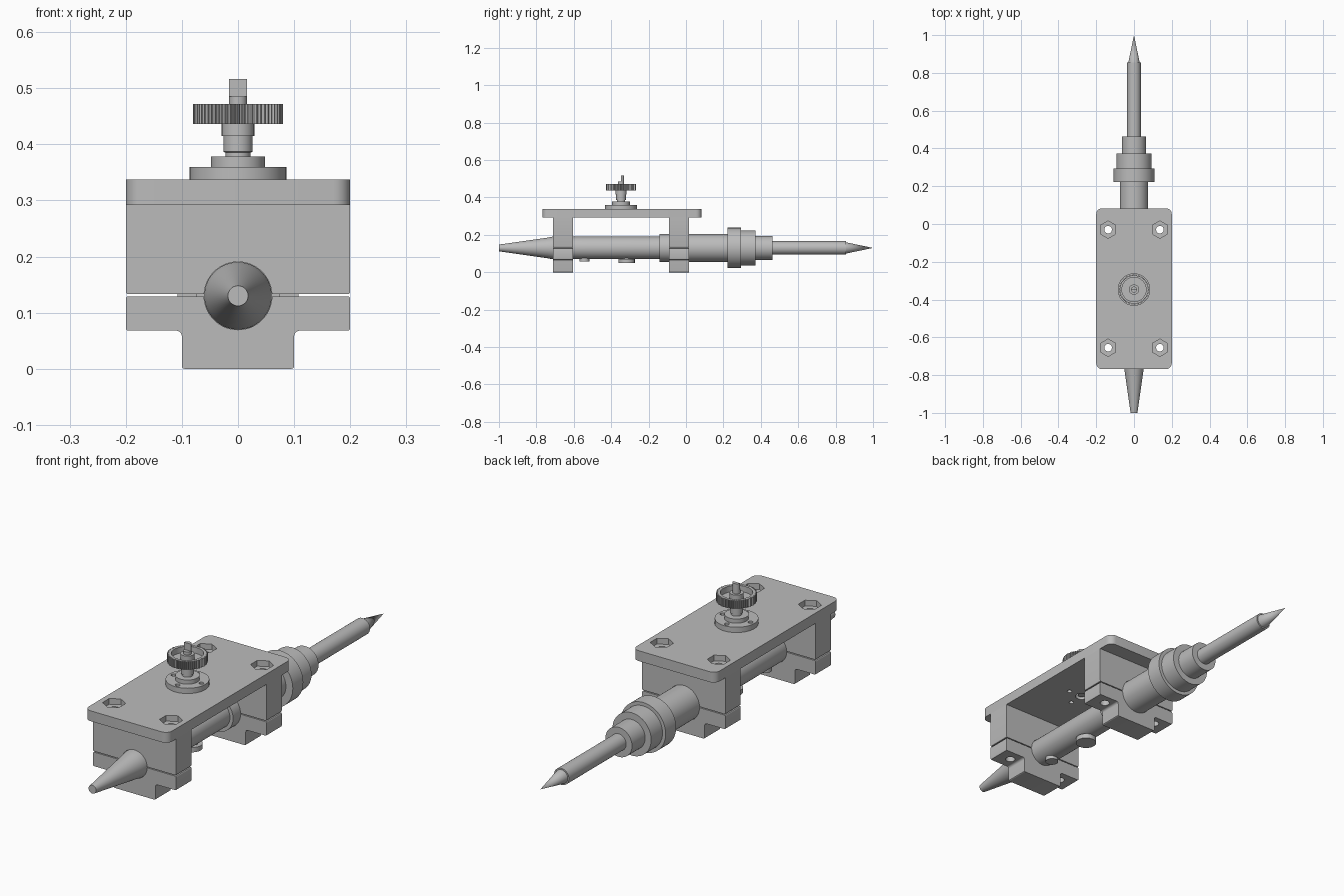
import bpy, bmesh
from math import sin, cos, pi, tau
from mathutils import Vector

if "Cube" in bpy.data.objects:
    bpy.data.objects.remove(bpy.data.objects["Cube"], do_unlink=True)

GREY = (0.5, 0.5, 0.5, 1)
steel = bpy.data.materials.new("steel grey")
steel.use_nodes = True
steel.diffuse_color = GREY
steel.node_tree.nodes["Principled BSDF"].inputs["Base Color"].default_value = GREY

AXIS_Z = 0.13        # height of the barrel axis
KNOB_Y = -0.347      # position of the knob on the plate
BOLT_X, BOLT_Y = 0.137, (-0.655, -0.03)


def finish(name, bm):
    bmesh.ops.recalc_face_normals(bm, faces=bm.faces)
    mesh = bpy.data.meshes.new(name)
    bm.to_mesh(mesh)
    bm.free()
    obj = bpy.data.objects.new(name, mesh)
    bpy.context.collection.objects.link(obj)
    mesh.materials.append(steel)
    return obj


def lathe(name, profile, origin, axis, steps=64):
    """Spin (radius, distance) pairs around an axis through origin."""
    bm = bmesh.new()
    origin, axis = Vector(origin), Vector(axis)
    verts = [bm.verts.new(origin + Vector((r, 0, 0)) + axis * t) for r, t in profile]
    edges = [bm.edges.new(pair) for pair in zip(verts, verts[1:])]
    bmesh.ops.spin(bm, geom=verts + edges, cent=origin, axis=axis,
                   angle=tau, steps=steps, use_duplicate=False)
    bmesh.ops.remove_doubles(bm, verts=bm.verts, dist=1e-5)
    return finish(name, bm)


def extrude(name, points, offset):
    bm = bmesh.new()
    face = bm.faces.new([bm.verts.new(p) for p in points])
    result = bmesh.ops.extrude_face_region(bm, geom=[face], use_keep_orig=True)
    moved = [g for g in result["geom"] if isinstance(g, bmesh.types.BMVert)]
    bmesh.ops.translate(bm, verts=moved, vec=offset)
    return finish(name, bm)


def arc(cx, cy, r, start, end, n=6):
    return [(cx + r * cos(start + (end - start) * i / n),
             cy + r * sin(start + (end - start) * i / n)) for i in range(n + 1)]


def cutter(name, places, radius, low, high, sides):
    """Vertical prisms used as hole cutters."""
    bm = bmesh.new()
    for x, y in places:
        made = bmesh.ops.create_cone(bm, cap_ends=True, segments=sides, radius1=radius,
                                     radius2=radius, depth=high - low)
        bmesh.ops.translate(bm, verts=made["verts"], vec=(x, y, (low + high) / 2))
    obj = finish(name, bm)
    obj.hide_render = True
    return obj


def cut(obj, tool):
    mod = obj.modifiers.new("holes", "BOOLEAN")
    mod.operation, mod.solver, mod.object = "DIFFERENCE", "EXACT", tool
    bpy.context.view_layer.objects.active = obj
    bpy.ops.object.modifier_apply(modifier=mod.name)


# Hole cutters
bolts = [(sx * BOLT_X, y) for sx in (-1, 1) for y in BOLT_Y]
screws = [(0.067 * cos(a * pi / 2), KNOB_Y + 0.067 * sin(a * pi / 2)) for a in range(4)]
bolt_tool = cutter("bolt_hole_cutter", bolts, 0.02, -0.1, 0.6, 32)
hex_tool = cutter("nut_pocket_cutter", bolts, 0.046, 0.312, 0.4, 6)
screw_tool = cutter("screw_hole_cutter", screws, 0.01, 0.2, 0.42, 20)
shaft_tool = cutter("shaft_hole_cutter", [(0, KNOB_Y)], 0.026, 0.2, 0.35, 32)

# Top plate with rounded corners, nut pockets and holes
R, Y0, Y1 = 0.03, -0.768, 0.083
outline = (arc(0.2 - R, Y1 - R, R, 0, pi / 2) + arc(R - 0.2, Y1 - R, R, pi / 2, pi)
           + arc(R - 0.2, Y0 + R, R, pi, 1.5 * pi) + arc(0.2 - R, Y0 + R, R, 1.5 * pi, tau))
top_plate = extrude("top_plate", [(x, y, 0.292) for x, y in outline], (0, 0, 0.045))
for tool in (hex_tool, bolt_tool, screw_tool, shaft_tool):
    cut(top_plate, tool)


# Split clamps holding the barrel
def clamp(label, y0, y1, bore):
    e = 0.005
    upper = ([(0.2, 0.292), (-0.2, 0.292)] + arc(-0.2 + e, 0.133 + e, e, pi, 1.5 * pi, 3)
             + [(x, max(z, 0.133)) for x, z in arc(0, AXIS_Z, bore, pi, 0, 32)]
             + arc(0.2 - e, 0.133 + e, e, 1.5 * pi, tau, 3))
    # Right half of the T-shaped lower jaw, then its mirror image
    half = (arc(0.1 - e, e, e, -pi / 2, 0, 3) + arc(0.11, 0.058, 0.01, pi, pi / 2, 4)
            + arc(0.2 - e, 0.068 + e, e, -pi / 2, 0, 3) + arc(0.2 - e, 0.129 - e, e, 0, pi / 2, 3)
            + [(x, min(z, 0.129)) for x, z in arc(0, AXIS_Z, bore, 0, -pi / 2, 16)][:-1])
    lower = half + [(0, AXIS_Z - bore)] + [(-x, z) for x, z in reversed(half)]
    for part, shape in (("upper", upper), ("lower", lower)):
        jaw = extrude(f"{label}_clamp_{part}", [(x, y0, z) for x, z in shape], (0, y1 - y0, 0))
        cut(jaw, bolt_tool)


clamp("front", -0.71, -0.605, 0.0605)
clamp("rear", -0.09, 0.015, 0.0755)

# Barrel with tapered nose, stepped collars and pointed rod
lathe("barrel", [(0, -1), (0.018, -1), (0.055, -0.74), (0.06, -0.715), (0.06, -0.141),
                 (0.075, -0.141), (0.075, 0.222), (0.108, 0.222), (0.108, 0.294),
                 (0.093, 0.294), (0.093, 0.372), (0.064, 0.372), (0.064, 0.462),
                 (0.036, 0.462), (0.036, 0.855), (0.03, 0.855), (0, 1)],
      (0, 0, AXIS_Z), (0, 1, 0))

# Buttons under the barrel
lathe("large_button", [(0, 0.05), (0.043, 0.05), (0.043, 0.071), (0.025, 0.071),
                       (0.025, 0.1), (0, 0.1)], (0, -0.317, 0), (0, 0, 1), 40)
lathe("small_button", [(0, 0.058), (0.027, 0.058), (0.027, 0.09), (0, 0.09)],
      (0, -0.543, 0), (0, 0, 1), 32)

# Knob flange, neck and shaft
flange = lathe("knob_flange", [(0, 0.337), (0.086, 0.337), (0.086, 0.36), (0.048, 0.36),
                               (0.048, 0.378), (0, 0.378)], (0, KNOB_Y, 0), (0, 0, 1))
cut(flange, screw_tool)
lathe("knob_neck", [(0, 0.378), (0.022, 0.378), (0.022, 0.385), (0.026, 0.387),
                    (0.026, 0.415), (0.029, 0.415), (0.029, 0.436), (0, 0.436)],
      (0, KNOB_Y, 0), (0, 0, 1), 40)
lathe("knob_shaft", [(0, 0.298), (0.016, 0.298), (0.016, 0.485), (0, 0.485)],
      (0, KNOB_Y, 0), (0, 0, 1), 32)
extrude("shaft_flat", [(x, y, 0.485) for x, y in arc(0, KNOB_Y, 0.016, 0, pi, 16)],
        (0, 0, 0.031))

# Knurled wheel with a dished top
TEETH = 60
rim = [((0.08 if k % 4 < 2 else 0.074) * cos(tau * k / (4 * TEETH)),
        KNOB_Y + (0.08 if k % 4 < 2 else 0.074) * sin(tau * k / (4 * TEETH)))
       for k in range(4 * TEETH)]
wheel = extrude("knob_wheel", [(x, y, 0.436) for x, y in rim], (0, 0, 0.036))
dish_tool = cutter("dish_cutter", [(0, KNOB_Y)], 0.064, 0.446, 0.6, 48)
cut(wheel, dish_tool)
lathe("knob_hub", [(0, 0.44), (0.027, 0.44), (0.027, 0.472), (0, 0.472)],
      (0, KNOB_Y, 0), (0, 0, 1), 40)

# Remove the cutters and smooth the round surfaces
for tool in (bolt_tool, hex_tool, screw_tool, shaft_tool, dish_tool):
    bpy.data.objects.remove(tool, do_unlink=True)
bpy.ops.object.select_all(action="DESELECT")
for obj in bpy.context.collection.objects:
    if obj.type == "MESH":
        obj.select_set(True)
        bpy.context.view_layer.objects.active = obj
bpy.ops.object.shade_smooth_by_angle(angle=pi / 6)
